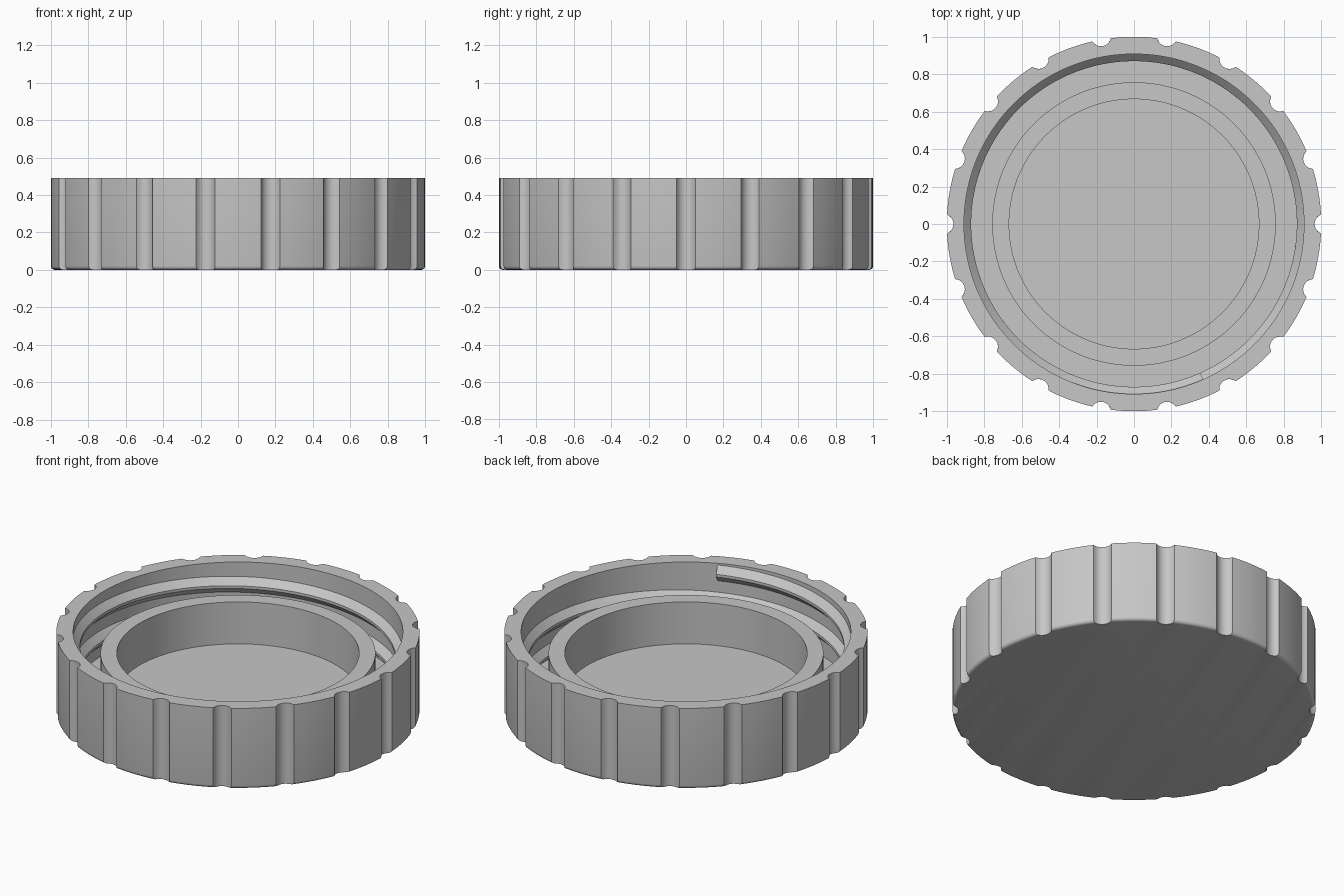
import bpy, bmesh, math

if "Cube" in bpy.data.objects:
    bpy.data.objects.remove(bpy.data.objects["Cube"])

grey = bpy.data.materials.new("plain grey")
grey.diffuse_color = (0.57, 0.57, 0.57, 1)
grey.use_nodes = True
grey.node_tree.nodes["Principled BSDF"].inputs["Base Color"].default_value = grey.diffuse_color

NOTCHES = 18
STEP = 2 * math.pi / NOTCHES
NOTCH_DIST, NOTCH_RAD = 1.02, 0.055


def finish(bm, name):
    bmesh.ops.recalc_face_normals(bm, faces=bm.faces)
    mesh = bpy.data.meshes.new(name)
    bm.to_mesh(mesh)
    bm.free()
    ob = bpy.data.objects.new(name, mesh)
    bpy.context.collection.objects.link(ob)
    mesh.materials.append(grey)
    bpy.ops.object.select_all(action='DESELECT')
    ob.select_set(True)
    bpy.context.view_layer.objects.active = ob
    bpy.ops.object.shade_smooth_by_angle(angle=math.radians(30))
    return ob


def skin(bm, loops, closed):
    """Bridge successive vertex loops with quads."""
    n = len(loops[0])
    for a, b in zip(loops, loops[1:]):
        for i in range(n if closed else n - 1):
            j = (i + 1) % n
            bm.faces.new((a[i], a[j], b[j], b[i]))


def scalloped(radius):
    """Polar outline of a circle with round grip notches."""
    half = math.acos((NOTCH_DIST**2 + radius**2 - NOTCH_RAD**2) / (2 * NOTCH_DIST * radius))
    pts = []
    for k in range(NOTCHES):
        mid = k * STEP
        for i in range(-5, 6):
            t = half * i / 5
            s = NOTCH_DIST * math.sin(t)
            r = NOTCH_DIST * math.cos(t) - math.sqrt(max(NOTCH_RAD**2 - s * s, 0))
            pts.append((mid + t, r))
        for i in range(1, 6):
            pts.append((mid + half + (STEP - 2 * half) * i / 6, radius))
    return pts


def ring(bm, pts, z):
    return [bm.verts.new((r * math.cos(a), r * math.sin(a), z)) for a, r in pts]


# Cap body: scalloped skirt with a rounded bottom edge, hollow inside, with an inner seal ring
bm = bmesh.new()
loops = []
FILLET = 0.02
for i in range(5):
    t = math.pi / 2 * i / 4
    loops.append(ring(bm, scalloped(1 - FILLET + FILLET * math.sin(t)),
                      FILLET - FILLET * math.cos(t)))
loops.append(ring(bm, scalloped(1), 0.49))
angles = [a for a, _ in scalloped(1)]
for r, z in [(0.908, 0.49), (0.908, 0.105), (0.757, 0.105), (0.757, 0.36),
             (0.667, 0.36), (0.667, 0.105)]:
    loops.append(ring(bm, [(a, r) for a in angles], z))
skin(bm, loops, True)
bm.faces.new(loops[0])
bm.faces.new(loops[-1])
finish(bm, "cap_body")

# Screw thread: trapezoid section swept down a helix on the inside wall
bm = bmesh.new()
START, TURNS, PITCH, TOP = math.radians(-66), 1.85, 0.165, 0.432
section = [(0.912, 0.052), (0.87, 0.008), (0.87, -0.008), (0.912, -0.052)]
steps = 260
sweep = []
for i in range(steps + 1):
    turn = TURNS * i / steps
    a = START - 2 * math.pi * turn
    sweep.append([bm.verts.new((r * math.cos(a), r * math.sin(a), TOP - PITCH * turn + dz))
                  for r, dz in section])
skin(bm, sweep, True)
bm.faces.new(sweep[0])
bm.faces.new(sweep[-1])
finish(bm, "screw_thread")
